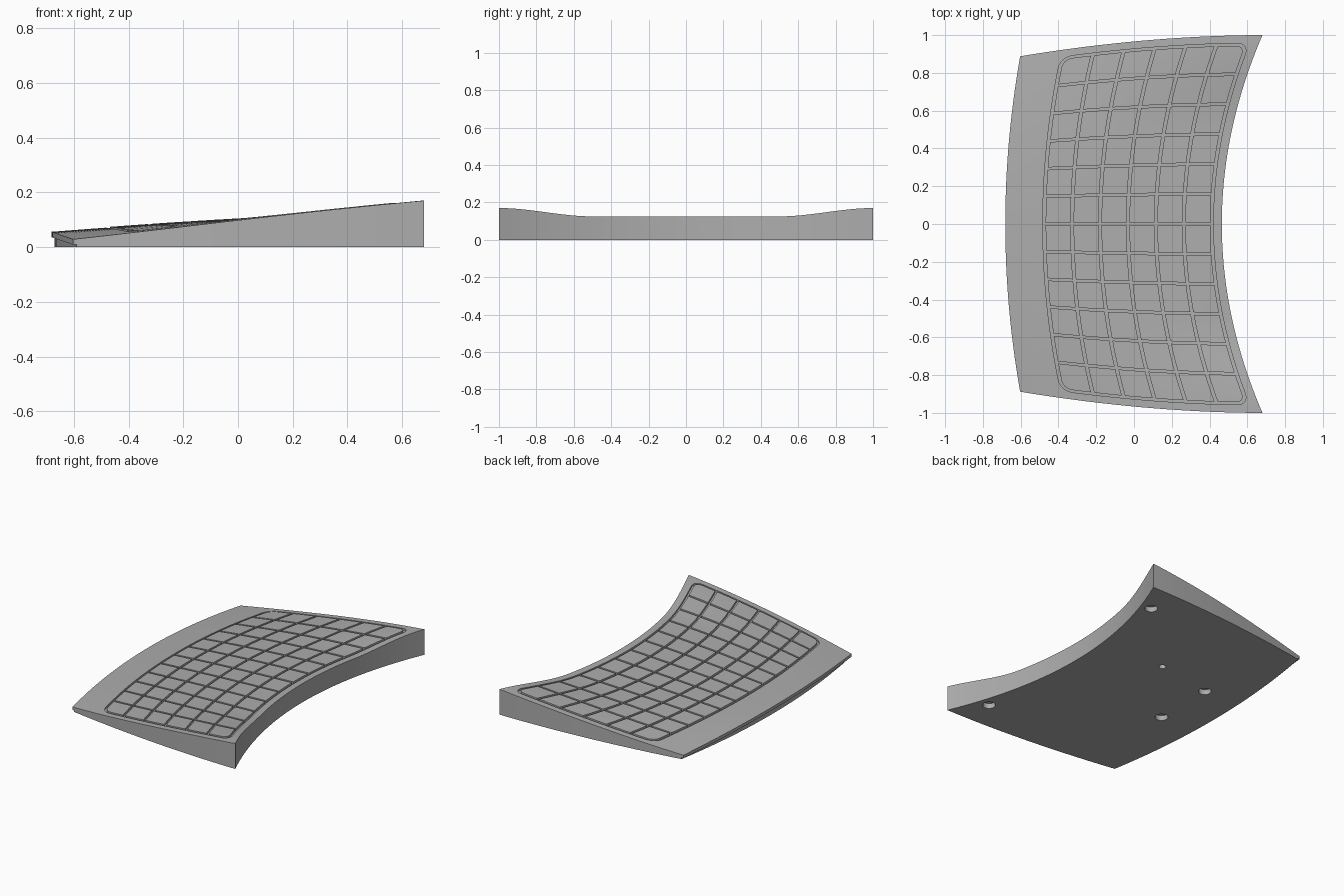
import bpy
import bmesh
import math

cube = bpy.data.objects.get("Cube")
if cube:
    bpy.data.objects.remove(cube)

grey = bpy.data.materials.new("matte grey")
grey.use_nodes = True
COLOUR = (0.42, 0.42, 0.42, 1)
grey.diffuse_color = COLOUR
grey.node_tree.nodes["Principled BSDF"].inputs["Base Color"].default_value = COLOUR


def lerp(a, b, f):
    return a + (b - a) * f


def surface(u, t):
    """Curved top: u runs from low edge to high edge, t from -1 to 1 across."""
    x = lerp(-0.67 + 0.08 * t * t, 0.465 + 0.215 * t * t, u)
    y = t * (1 - 0.11 * max(1 - u, 0) ** 1.9)
    k = max(0, (abs(t) - 0.5) / 0.5)
    flare = lerp(t * t, k * k * (3 - 2 * k), u)
    middle = 0.057 + 0.068 * u + 0.006 * math.sin(math.pi * u)
    side = 0.03 + 0.14 * (u + 0.05 * u * math.sin(math.pi * u))
    return x, y, lerp(middle, side, flare)


def add_slab(bm, us, ts, low, high, corners=(), radius=0.05, ground=False):
    """Slab following the surface; corners lists rounded (u, t) corner signs."""
    u0, u1, t0, t1 = us[0], us[-1], ts[0], ts[-1]
    if corners:
        arc = [radius * (1 - math.cos(math.pi / 2 * i / 6)) for i in range(7)]
        ts = sorted(set([t0 + a for a in arc] + [t1 - a for a in arc]
                        + [t for t in ts if t0 + radius < t < t1 - radius]))

    def inset(cu, t):
        total = 0
        for ct, gap in ((-1, t - t0), (1, t1 - t)):
            if (cu, ct) in corners and gap < radius:
                k = 1 - gap / radius
                total += 0.85 * radius * (1 - math.sqrt(max(0, 1 - k * k)))
        return total

    top, bottom = [], []
    for t in ts:
        a, b = u0 + inset(-1, t), u1 - inset(1, t)
        row = [surface(lerp(a, b, (u - u0) / (u1 - u0)), t) for u in us]
        top.append([bm.verts.new((x, y, z + high)) for x, y, z in row])
        bottom.append([bm.verts.new((x, y, 0 if ground else z + low)) for x, y, z in row])
    n, m = len(ts), len(us)
    for j in range(n - 1):
        for i in range(m - 1):
            for g in (top, bottom):
                q = [g[j][i], g[j][i + 1], g[j + 1][i + 1], g[j + 1][i]]
                bm.faces.new(q if g is top else q[::-1])
    ring = ([(0, i) for i in range(m)] + [(j, m - 1) for j in range(1, n)]
            + [(n - 1, i) for i in range(m - 2, -1, -1)] + [(j, 0) for j in range(n - 2, 0, -1)])
    for (j, i), (l, k) in zip(ring, ring[1:] + ring[:1]):
        bm.faces.new((bottom[j][i], bottom[l][k], top[l][k], top[j][i]))


def finish(name, bm):
    bmesh.ops.recalc_face_normals(bm, faces=bm.faces)
    mesh = bpy.data.meshes.new(name)
    bm.to_mesh(mesh)
    bm.free()
    mesh.materials.append(grey)
    ob = bpy.data.objects.new(name, mesh)
    bpy.context.collection.objects.link(ob)
    return ob


def steps(a, b, n):
    return [lerp(a, b, i / n) for i in range(n + 1)]


def cut(body, cutter):
    mod = body.modifiers.new(cutter.name, "BOOLEAN")
    mod.operation = "DIFFERENCE"
    mod.solver = "EXACT"
    mod.object = cutter
    cutter.hide_render = True
    cutter.hide_set(True)
    cutter.display_type = "WIRE"


# Wedge body with a flat underside
bm = bmesh.new()
add_slab(bm, steps(0, 1, 28), steps(-1, 1, 60), 0, 0, ground=True)
body = finish("wedge_body", bm)

# Thin lip along the low edge
bm = bmesh.new()
add_slab(bm, steps(-0.01, 0.004, 1), steps(-1, 1, 60), -0.02, 0)
lip = finish("low_edge_lip", bm)

# Rounded recess that holds the pads
U0, U1, T1 = 0.165, 0.96, 0.958
ALL = [(a, b) for a in (-1, 1) for b in (-1, 1)]
bm = bmesh.new()
add_slab(bm, steps(U0, U1, 24), steps(-T1, T1, 48), -0.012, 0.03, ALL, 0.06)
recess = finish("recess_cutter", bm)

# Round sockets in the underside
bm = bmesh.new()
for x, y, r in ((0.52, 0.786, 0.04), (0.52, -0.786, 0.04), (-0.4, 0.21, 0.04),
                (-0.4, -0.21, 0.04), (0, 0.275, 0.022)):
    made = bmesh.ops.create_cone(bm, cap_ends=True, segments=32, radius1=r, radius2=r, depth=0.07)
    bmesh.ops.translate(bm, verts=made["verts"], vec=(x, y, 0))
sockets = finish("socket_cutter", bm)

# Grid of pads, six by twelve, rounded at the outer corners
COLS, ROWS, GAP = 6, 12, 0.0135
bm = bmesh.new()
du = (U1 - U0 - GAP) / COLS
dt = (2 * T1 - GAP) / ROWS
for c in range(COLS):
    for r in range(ROWS):
        u, t = U0 + GAP + c * du, -T1 + GAP + r * dt
        corner = (-1 if c == 0 else 1, -1 if r == 0 else 1)
        outer = c in (0, COLS - 1) and r in (0, ROWS - 1)
        add_slab(bm, steps(u, u + du - GAP, 4), steps(t, t + dt - GAP, 4),
                 -0.014, 0.002, [corner] if outer else (), 0.045)
pads = finish("surface_pads", bm)

for ob in (body, lip, pads):
    bpy.context.view_layer.objects.active = ob
    bpy.ops.object.select_all(action="DESELECT")
    ob.select_set(True)
    bpy.ops.object.shade_smooth_by_angle(angle=math.radians(30))
cut(body, recess)
cut(body, sockets)
